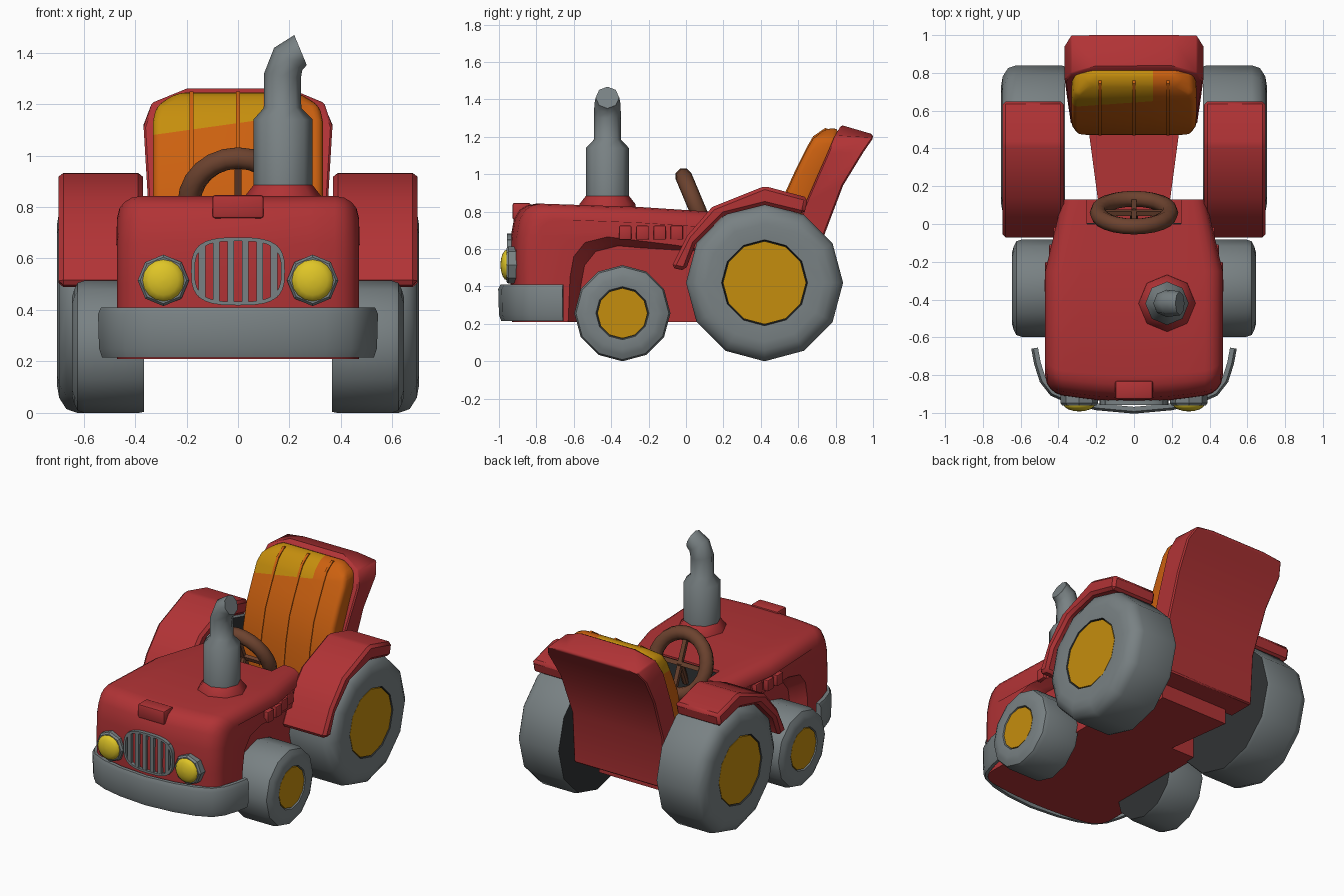
import bpy, bmesh, math
from mathutils import Vector

if "Cube" in bpy.data.objects:
    bpy.data.objects.remove(bpy.data.objects["Cube"])


def material(name, rgb):
    m = bpy.data.materials.new(name)
    m.diffuse_color = (*rgb, 1)
    m.use_nodes = True
    m.node_tree.nodes["Principled BSDF"].inputs["Base Color"].default_value = m.diffuse_color
    return m


RED = material("red paint", (0.44, 0.033, 0.036))
GREY = material("grey rubber", (0.19, 0.22, 0.228))
DARK = material("dark grey", (0.03, 0.033, 0.035))
GOLD = material("gold", (0.56, 0.27, 0.004))
ORANGE = material("orange", (0.60, 0.118, 0.005))
YELLOW = material("lamp yellow", (0.74, 0.56, 0.02))
BROWN = material("brown", (0.15, 0.055, 0.028))


def finish(ob, angle=35):
    ob.data.polygons.foreach_set("use_smooth", [True] * len(ob.data.polygons))
    ob.data.set_sharp_from_angle(angle=math.radians(angle))


def loft(name, rings, mat, loop=False, bevel=0, segs=2, angle=35):
    """Skin a list of equal closed rings; cap the ends unless looped."""
    bm = bmesh.new()
    vs = [[bm.verts.new(p) for p in r] for r in rings]
    n, m = len(vs[0]), len(vs)
    for i in range(m if loop else m - 1):
        a, b = vs[i], vs[(i + 1) % m]
        for j in range(n):
            k = (j + 1) % n
            bm.faces.new((a[j], a[k], b[k], b[j]))
    if not loop:
        bm.faces.new(vs[0])
        bm.faces.new(vs[-1])
    bmesh.ops.recalc_face_normals(bm, faces=bm.faces)
    if bevel:
        es = [e for e in bm.edges if e.calc_face_angle(0) > 0.5]
        bmesh.ops.bevel(bm, geom=es, offset=bevel, segments=segs, profile=0.5,
                        affect='EDGES', clamp_overlap=True)
    me = bpy.data.meshes.new(name)
    bm.to_mesh(me)
    bm.free()
    me.materials.append(mat)
    ob = bpy.data.objects.new(name, me)
    bpy.context.collection.objects.link(ob)
    finish(ob, angle)
    return ob


def circle(c, r, n, d):
    """Circle of n points around direction d."""
    c, d = Vector(c), Vector(d).normalized()
    u = Vector((0, 0, 1)) if abs(d.y) > 0.5 else Vector((0, 1, 0))
    v = d.cross(u).normalized()
    u = v.cross(d)
    return [c + r * (math.cos(t) * u + math.sin(t) * v)
            for t in (2 * math.pi * i / n for i in range(n))]


def box(name, x0, x1, y0, y1, z0, z1, mat, bevel=0):
    return loft(name, [[(x0, y, z0), (x1, y, z0), (x1, y, z1), (x0, y, z1)]
                       for y in (y0, y1)], mat, bevel=bevel)


def slab(name, rows, mat, x=0, bevel=0, segs=2):
    """Stacked rows of (front yz, back yz, half width)."""
    return loft(name, [[(x - w, *f), (x + w, *f), (x + w, *b), (x - w, *b)]
                       for f, b, w in rows], mat, bevel=bevel, segs=segs)


# Hood: side profile swept across x, rounded shoulders, bowed nose, slanted wheel arch
profile = [(-.93, .21), (-.942, .5), (-.938, .66), (-.92, .76), (-.89, .81), (-.85, .833),
           (-.8, .843), (-.25, .825), (.13, .8), (.13, .59), (-.05, .62), (-.42, .665),
           (-.54, .635), (-.6, .56), (-.62, .45), (-.63, .21)]


def hood_ring(s):
    t = max(0, (abs(s) - .8) / .2)
    drop = .085 * (1 - math.sqrt(max(0, 1 - t * t)))
    ring = []
    for y, z in profile:
        w = .47 - .09 * max(0, min(1, (y + .25) / .38))
        arch = z < .67 and y > -.7
        nose = max(0, min(1, (-.55 - y) / .35))
        dy = .06 * (1 - t) * (y < -.4) if arch else (.05 * s * s + drop) * nose
        dz = drop if z > .73 else .05 * (1 - t) * (arch and z > .3)
        ring.append((s * w, y + dy, z - dz))
    return ring


stations = [0, .2, .4, .6, .8, .88, .94, .98, 1]
hood = loft("hood", [hood_ring(s) for s in [-s for s in stations[:0:-1]] + stations], RED)

# Dashboard recess behind the hood
cutter = box("dash_cutter", -.25, .25, 0, .3, .5, 1, RED)
cutter.hide_render = True
mod = hood.modifiers.new("recess", 'BOOLEAN')
mod.operation, mod.solver, mod.object = 'DIFFERENCE', 'EXACT', cutter
bpy.context.view_layer.objects.active = hood
bpy.ops.object.modifier_apply(modifier=mod.name)
bpy.data.objects.remove(cutter)
finish(hood)
box("dashboard", -.25, .25, -.01, .006, .62, .79, DARK)

# Chassis, seat pedestal and hood latch
box("chassis", -.38, .38, -.72, .13, .21, .62, RED)
loft("seat_pedestal", [[(-w, y, .21), (w, y, .21), (w, y, .4), (-w, y, .4)]
                       for y, w in ((.12, .19), (.57, .25))], RED)
box("hood_latch", -.1, .1, -.928, -.83, .755, .847, RED, bevel=.012)

# Front bumper wrapped around the nose
half = [(0, -1), (.2, -.982), (.34, -.95), (.44, -.905), (.495, -.835), (.525, -.74), (.54, -.66)]
path = [Vector((-x, y, 0)) for x, y in half[:0:-1]] + [Vector((x, y, 0)) for x, y in half]
section = [(0, .25), (-.004, .385), (.008, .41), (.032, .41), (.032, .215), (.012, .215)]
rings = []
for i, p in enumerate(path):
    d = path[min(i + 1, len(path) - 1)] - path[max(i - 1, 0)]
    inward = Vector((-d.y, d.x, 0)).normalized()
    rings.append([p + inward * o + Vector((0, 0, z)) for o, z in section])
loft("bumper", rings, GREY, angle=45)

# Grille: rounded frame with upright bars
frame = []
for i in range(32):
    t = 2 * math.pi * i / 32
    c, s = math.cos(t), math.sin(t)
    px, pz = math.copysign(abs(c) ** .65, c), math.copysign(abs(s) ** .65, s)
    frame.append([(px * a, y, .55 + pz * b) for a, b, y in
                  ((.182, .132, -.92), (.182, .132, -.958), (.168, .118, -.958), (.168, .118, -.92))])
loft("grille_frame", frame, GREY, loop=True)
for i in range(6):
    x = (i - 2.5) * .056
    h = .125 * (1 - (abs(x) / .18) ** 3) ** (1 / 3)
    box("grille_bar", x - .013, x + .013, -.956, -.92, .55 - h, .55 + h, GREY)

# Exhaust: flared collar, muffler and bent pipe
loft("exhaust_collar", [circle((.175, -.42, z), r, 8, (0, 0, 1))
                        for z, r in ((.79, .155), (.84, .15), (.885, .115))], RED, angle=50)
loft("exhaust", [circle((x, -.42, z), r, 8, (dx, 0, 1)) for x, z, r, dx in
                 ((.175, .86, .115, 0), (.175, 1.14, .115, 0), (.173, 1.185, .073, 0),
                  (.173, 1.31, .072, .15), (.195, 1.375, .07, .8), (.243, 1.41, .063, 2.4))],
     GREY, angle=50)

# Wheels, fenders, lamps and louvres on both sides
fender = [(-.08, .5), (.005, .67), (.14, .825), (.42, .937), (.652, .875), (.632, .785), (.42, .836),
          (.205, .782), (.05, .625), (-.003, .485)]
for side, g in (("right", 1), ("left", -1)):
    for name, y, r, x0, x1, hub in (("rear", .42, .42, .365, .703, .225),
                                    ("front", -.34, .257, .365, .645, .137)):
        b = r * .19
        tyre = [(r * .8, x0), (r * .985, x0), (r, x0 + .02), (r, x1 - b), (r * .965, x1 - b * .45),
                (r * .86, x1 - .008), (r * .75, x1), (hub + .005, x1 - .004), (hub, x1 - .025)]
        ob = loft(f"{side}_{name}_tyre", [circle((g * x, y, r), q, 12, (1, 0, 0)) for q, x in tyre],
                  GREY, angle=40)
        # dark inner side and dark rim step around the hub
        ob.data.materials.append(DARK)
        for p in ob.data.polygons:
            c = p.center
            rad = math.hypot(c.y - y, c.z - r)
            p.material_index = int(p.normal.x * g < -.9 or rad < hub * .98)
        loft(f"{side}_{name}_hub", [circle((g * x, y, r), hub - .003, 12, (1, 0, 0))
                                    for x in (x1 - .05, x1 - .008)], GOLD)
    loft(f"{side}_fender", [[(g * x, y, z) for y, z in fender] for x in (.37, .697)],
         RED, bevel=.018, segs=1)
    lx = g * .29
    loft(f"{side}_lamp_ring", [circle((lx, y, .515), r, 8, (0, 1, 0)) for y, r in
                               ((-.87, .1), (-.948, .1), (-.96, .09))], GREY)
    loft(f"{side}_lamp", [circle((lx, -.955 - .037 * math.sin(a), .515), .083 * math.cos(a), 16, (0, 1, 0))
                          for a in (-.2, 0, .4, .8, 1.2, 1.5)], YELLOW, angle=60)
    for i in range(4):
        y = -.325 + i * .092
        w = .47 - .09 * max(0, (y + .25) / .38)
        xs = sorted((g * (w - .03), g * (w + .005)))
        box(f"{side}_louvre", *xs, y - .033, y + .033, .65, .725, RED, bevel=.006)

# Steering wheel leaning forward
centre, axis = Vector((0, .06, .815)), Vector((0, .922, .387)).normalized()
up = Vector((0, -.387, .922)).normalized()
side_x = Vector((1, 0, 0))
rim = []
for i in range(24):
    t = 2 * math.pi * i / 24
    out = math.cos(t) * side_x + math.sin(t) * up
    rim.append([centre + out * (.19 + .045 * math.cos(a)) + axis * .045 * math.sin(a)
                for a in (math.pi * k / 4 for k in range(8))])
loft("steering_wheel", rim, BROWN, loop=True, angle=60)
for d in (side_x, up):
    e = axis.cross(d) * .014
    f = axis * .012
    loft("steering_spoke", [[centre + d * q + e + f, centre + d * q - e + f,
                             centre + d * q - e - f, centre + d * q + e - f] for q in (-.18, .18)], BROWN)
loft("steering_column", [circle(p, .022, 8, (0, 0, 1))
                         for p in ((0, 0, .66), centre)], BROWN)

# Seat shell
slab("seat_shell", [((.53, .31), (.715, .31), .335), ((.565, .63), (.73, .65), .34),
                    ((.645, .86), (.84, .94), .352), ((.755, 1.11), (.95, 1.12), .367),
                    ((.795, 1.205), (1.002, 1.195), .335), ((.83, 1.262), (.995, 1.215), .2)],
     RED, bevel=.008, segs=1)

# Seat cushion, with a gold patch cut into its upper left
front = [(.47, .42), (.474, .55), (.502, .75), (.54, .91), (.595, 1.03), (.65, 1.14), (.685, 1.2), (.75, 1.245)]
back = [(.58, .42), (.59, .55), (.63, .75), (.68, .88), (.73, 1.0), (.78, 1.1), (.81, 1.19), (.82, 1.245)]
widths = [.26, .31, .33, .33, .33, .33, .315, .23]
cushion = slab("seat_cushion", list(zip(front, back, widths)), ORANGE, bevel=.03, segs=3)
cushion.data.materials.append(GOLD)
bm = bmesh.new()
bm.from_mesh(cushion.data)
for co, no in (((.1, 0, 0), (1, 0, 0)), ((-.33, 0, 1.08), (-.14, 0, 1))):
    bmesh.ops.bisect_plane(bm, geom=bm.verts[:] + bm.edges[:] + bm.faces[:], plane_co=co, plane_no=no)
for f in bm.faces:
    c = f.calc_center_median()
    f.material_index = int(c.x < .1 and c.z > 1.08 + .14 * (c.x + .33))
bm.to_mesh(cushion.data)
bm.free()
finish(cushion, 40)

# Piping on the cushion
for x in (-.18, 0, .18):
    slab("seat_piping", [((y - .005, z + .003), (y + .03, z - .012), .008) for y, z in front[1:]], ORANGE, x=x)
